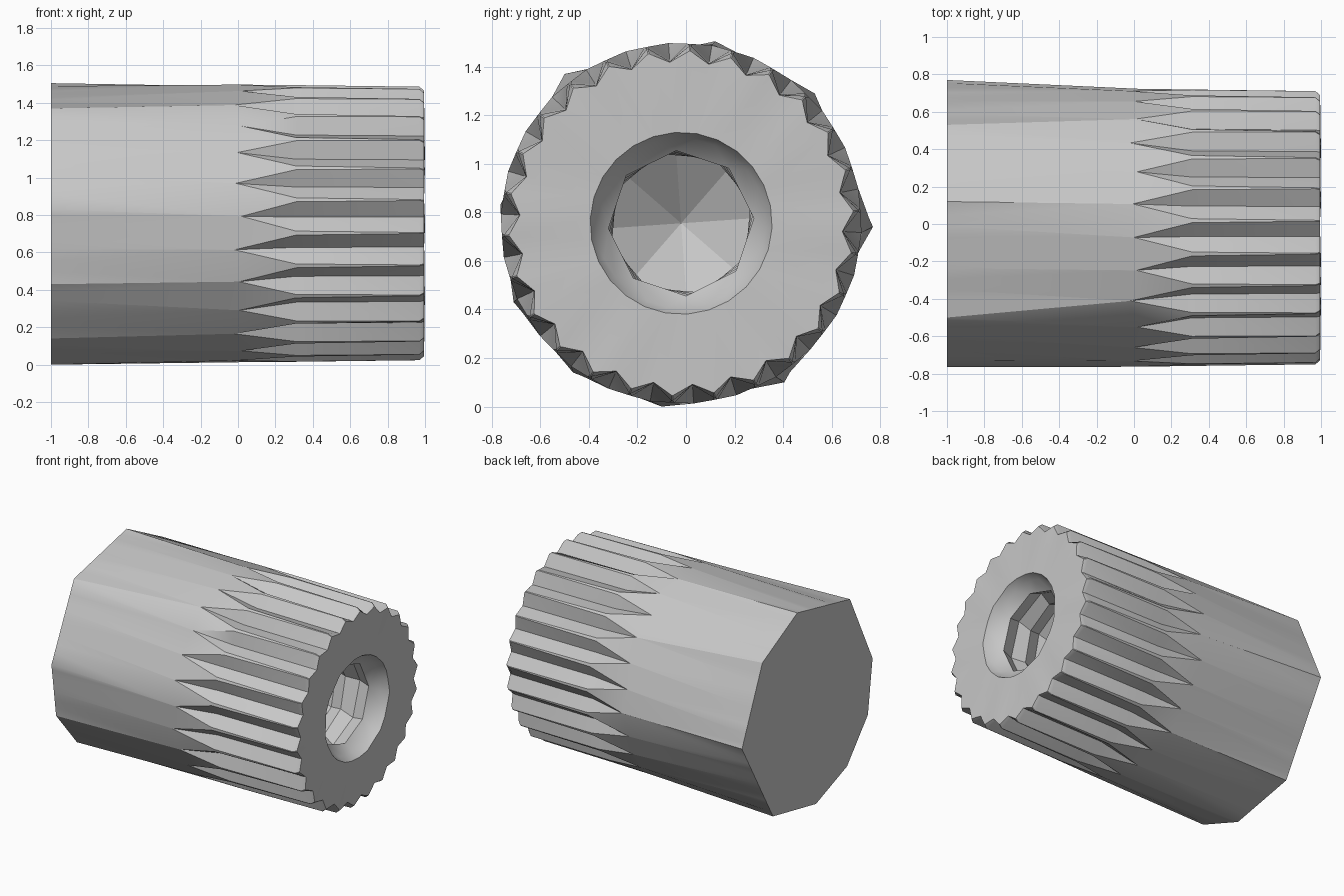
import bpy, bmesh, math
from mathutils import Vector

cube = bpy.data.objects.get("Cube")
if cube:
    bpy.data.objects.remove(cube)

TEETH = 26
PITCH = math.tau / TEETH
START = math.radians(94)
CY, CZ = -0.02, 0.755
# Irregular outline of the flat rear end (y, z)
REAR = [(0.12, 1.505), (-0.5, 1.37), (-0.765, 0.83), (-0.71, 0.43), (-0.465, 0.14),
        (-0.1, 0.0), (0.405, 0.1), (0.77, 0.74), (0.53, 1.29)]

grey = bpy.data.materials.new("grey")
grey.use_nodes = True
COLOR = (0.57, 0.57, 0.57, 1)
grey.diffuse_color = COLOR
grey.node_tree.nodes["Principled BSDF"].inputs["Base Color"].default_value = COLOR


def point(x, r, a):
    return Vector((x, CY + r * math.cos(a), CZ + r * math.sin(a)))


def rear_radius(a):
    """Distance from the axis to the rear outline in direction a."""
    dy, dz = math.cos(a), math.sin(a)
    for (y1, z1), (y2, z2) in zip(REAR, REAR[1:] + REAR[:1]):
        py, pz, ey, ez = y1 - CY, z1 - CZ, y2 - y1, z2 - z1
        det = dy * ez - dz * ey
        if abs(det) < 1e-9:
            continue
        r = (py * ez - pz * ey) / det
        t = (py * dz - pz * dy) / det
        if r > 0 and -1e-6 <= t <= 1 + 1e-6:
            return r
    return 0.75


def fluted_ring(bm, x, peak, valley, width):
    """Three points per tooth: groove edge, groove bottom, groove edge."""
    ring = []
    for i in range(TEETH):
        for side in (-1, 0, 1):
            a = START + (i + side * width) * PITCH
            r = valley if side == 0 else peak
            shift = 0.02 * math.sin(i * 2.4) if width < 0.05 else 0
            ring.append(bm.verts.new(point(x + shift, r, a)))
    return ring


def round_ring(bm, x, r, sides, turn=0.0):
    return [bm.verts.new(point(x, r, turn + math.tau * i / sides)) for i in range(sides)]


def loft(bm, a, b):
    n = len(a)
    for i in range(n):
        j = (i + 1) % n
        bm.faces.new((a[i], a[j], b[j], b[i]))


def finish(bm, name, angle):
    bmesh.ops.remove_doubles(bm, verts=bm.verts, dist=0.0005)
    bmesh.ops.recalc_face_normals(bm, faces=bm.faces)
    mesh = bpy.data.meshes.new(name)
    bm.to_mesh(mesh)
    bm.free()
    mesh.materials.append(grey)
    obj = bpy.data.objects.new(name, mesh)
    bpy.context.collection.objects.link(obj)
    bpy.ops.object.select_all(action="DESELECT")
    obj.select_set(True)
    bpy.context.view_layer.objects.active = obj
    bpy.ops.object.shade_smooth_by_angle(angle=math.radians(angle))


# Rear end, with the nearest points moved onto the exact corners
bm = bmesh.new()
rear = []
for i in range(TEETH):
    for side in (-1, 0, 1):
        a = START + (i + side / 3) * PITCH
        rear.append(bm.verts.new(point(-1, rear_radius(a), a)))
for y, z in REAR:
    corner = Vector((-1, y, z))
    min(rear, key=lambda v: (v.co - corner).length).co = corner
bm.faces.new(rear)

# Body, fluted grip and chamfered rim
rings = [rear,
         fluted_ring(bm, 0.0, 0.744, 0.744, 0.002),
         fluted_ring(bm, 0.31, 0.74, 0.675, 0.44),
         fluted_ring(bm, 0.97, 0.732, 0.668, 0.485),
         fluted_ring(bm, 0.995, 0.71, 0.665, 0.485)]
for a, b in zip(rings, rings[1:]):
    loft(bm, a, b)

# Front face, gently rippled between the fluted rim and the bore mouth
mouth = round_ring(bm, 0.995, 0.375, TEETH, START)
for i, v in enumerate(mouth):
    v.co.x += 0.005 * math.sin(i * 2.4)
rim = rings[-1]
for i in range(TEETH):
    j = (i + 1) % TEETH
    m, e = mouth[i], mouth[j]
    bm.faces.new((rim[3 * i], rim[3 * i + 1], m))
    bm.faces.new((rim[3 * i + 1], rim[3 * i + 2], m))
    bm.faces.new((rim[3 * i + 2], rim[3 * j], e, m))

# Steep mouth wall
neck = round_ring(bm, 0.94, 0.35, TEETH, START)
loft(bm, mouth, neck)

# Eight-sided bore with coarse, slightly twisted thread ridges
SIDES = 8
bore = []
for k in range(4):
    x = 0.88 - k * 0.19
    bore.append(round_ring(bm, x, 0.3, SIDES, START + k * 0.08))
    bore.append(round_ring(bm, x - 0.1, 0.34, SIDES, START + k * 0.08))
bore.append(round_ring(bm, 0.13, 0.31, SIDES, START))
for a, b in zip(bore, bore[1:]):
    loft(bm, a, b)

# Join the round neck to the eight-sided bore
for i in range(TEETH):
    j = i + 1
    p, q = round(i * SIDES / TEETH), round(j * SIDES / TEETH)
    bm.faces.new((neck[i], neck[j % TEETH], bore[0][p % SIDES]))
    if p != q:
        bm.faces.new((neck[j % TEETH], bore[0][q % SIDES], bore[0][p % SIDES]))

# Conical drill point
apex = bm.verts.new(point(-0.08, 0, 0))
last = bore[-1]
for i in range(SIDES):
    bm.faces.new((last[i], last[(i + 1) % SIDES], apex))
finish(bm, "knurled_knob", 25)
